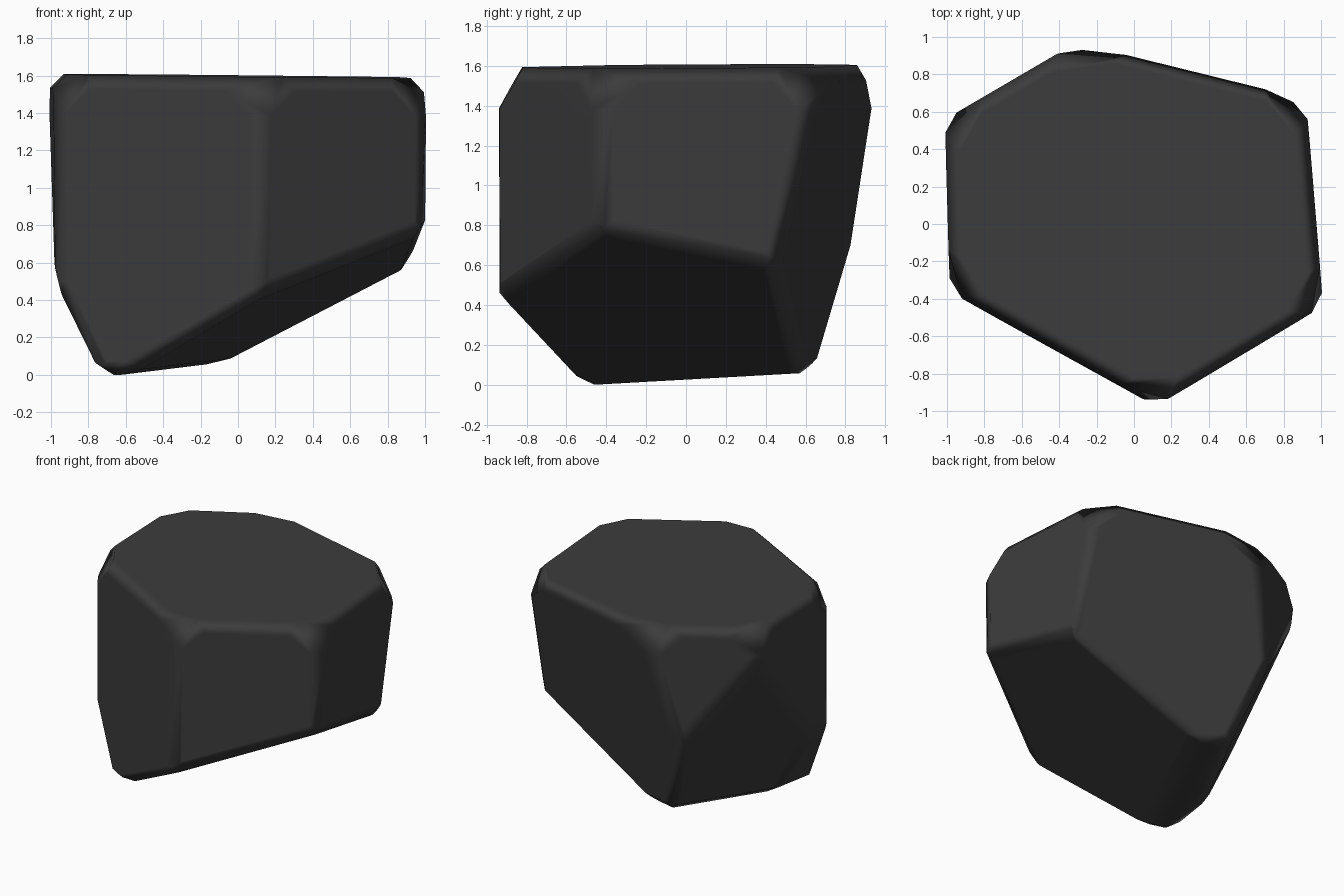
import bpy
import bmesh
from mathutils import Vector

cube = bpy.data.objects.get("Cube")
if cube:
    bpy.data.objects.remove(cube, do_unlink=True)

CENTRE = Vector((0, 0, 0.9))

# Corners that the rock's facets share
front_top, front_low = (0.12, -0.973, 1.5), (0.13, -0.957, 0.425)
right_top, right_low = (1.012, -0.44, 1.5), (1.01, -0.42, 0.77)
back_right_top, back_right_low = (0.92, 0.68, 1.58), (0.93, 0.46, 0.58)
back_top, back_low = (-0.33, 0.957, 1.45), (-0.53, 0.84, 0.85)
left_top, left_low = (-1.01, 0.56, 1.38), (-0.975, -0.36, 0.48)
front_left_top = (-0.985, -0.36, 1.5)
foot, heel, instep = (-0.74, -0.5, 0.0), (-0.37, 0.57, 0.06), (-0.69, -0.07, 0.01)

FACETS = [
    (front_top, front_left_top, foot),
    (front_top, right_top, front_low),
    (right_top, back_right_top, back_right_low),
    (back_right_top, back_right_low, back_top),
    (back_top, left_top, back_low),
    (left_top, front_left_top, left_low),
    (left_low, foot, instep),
    (left_top, heel, instep),
    (front_low, right_low, back_right_low),
    (foot, (-0.4, -0.5, 0.0), heel),
    ((-1, 0, 1.61), (1, 0, 1.59), (0, 1, 1.605)),
]


def slice_off(bm, point, normal):
    """Cut away everything beyond a plane and cap the hole."""
    cut = bmesh.ops.bisect_plane(
        bm, geom=bm.verts[:] + bm.edges[:] + bm.faces[:], dist=1e-5,
        plane_co=point, plane_no=normal, clear_outer=True)
    rim = [e for e in cut["geom_cut"]
           if isinstance(e, bmesh.types.BMEdge) and e.is_boundary]
    if rim:
        bmesh.ops.contextual_create(bm, geom=rim)
    bm.normal_update()


def wear_down(bm, edge_wear, top_wear, low_wear):
    """Chamfer every edge and corner, the sharper the deeper."""
    planes = []
    for e in bm.edges:
        angle = e.calc_face_angle(0)
        if angle > 0.2:
            n = sum((f.normal for f in e.link_faces), Vector()).normalized()
            middle = (e.verts[0].co + e.verts[1].co) / 2
            planes.append((middle - n * edge_wear * angle, n))
    for v in bm.verts:
        n = sum((f.normal for f in v.link_faces), Vector()) / len(v.link_faces)
        depth = (top_wear if n.z > 0 else low_wear) * (1 - n.length)
        n.normalize()
        planes.append((v.co - n * depth, n))
    for point, normal in planes:
        slice_off(bm, point, normal)


# Rock: a block split along its facets, then worn at the edges
bm = bmesh.new()
bmesh.ops.create_cube(bm, size=4)
for corners in FACETS:
    a, b, c = map(Vector, corners)
    normal = (b - a).cross(c - a).normalized()
    if normal.dot(a - CENTRE) < 0:
        normal.negate()
    slice_off(bm, a, normal)
wear_down(bm, 0.034, 0.4, 0.2)
bmesh.ops.remove_doubles(bm, verts=bm.verts[:], dist=0.01)
bmesh.ops.recalc_face_normals(bm, faces=bm.faces[:])

# Stand the rock on the ground
ground = min(v.co.z for v in bm.verts)
bmesh.ops.translate(bm, verts=bm.verts[:], vec=(0, 0, -ground))

mesh = bpy.data.meshes.new("rock")
bm.to_mesh(mesh)
bm.free()
rock = bpy.data.objects.new("rock", mesh)
bpy.context.collection.objects.link(rock)
for face in mesh.polygons:
    face.use_smooth = True

# Soft edges that keep the broad facets flat
soften = rock.modifiers.new("soft_edges", "WEIGHTED_NORMAL")
soften.weight = 80

# Dark stone colour
stone = bpy.data.materials.new("dark_stone")
stone.use_nodes = True
colour = (0.045, 0.045, 0.045, 1)
stone.diffuse_color = colour
stone.node_tree.nodes["Principled BSDF"].inputs["Base Color"].default_value = colour
mesh.materials.append(stone)
